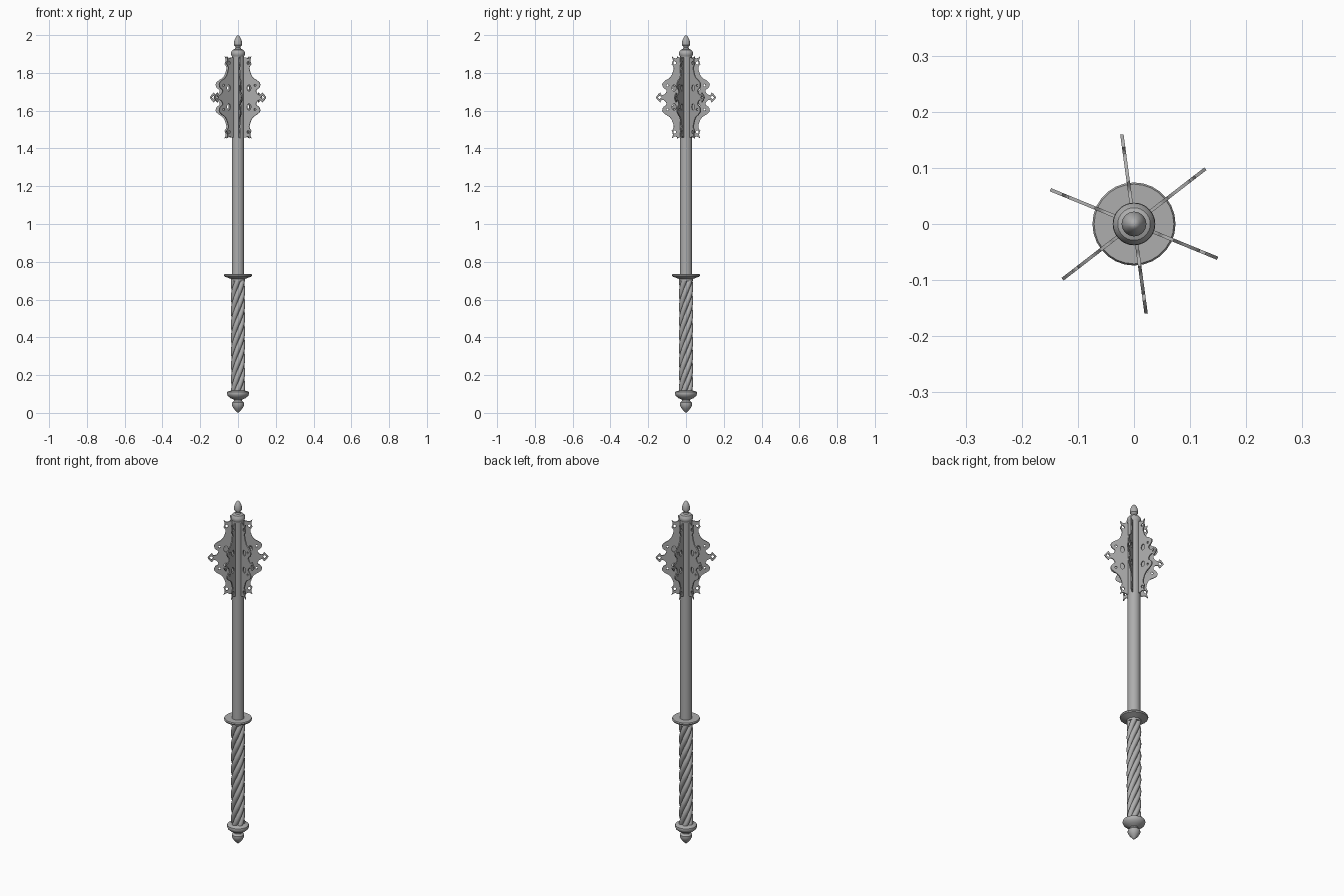
import bpy, bmesh, math
from mathutils import Matrix

cube = bpy.data.objects.get("Cube")
if cube:
    bpy.data.objects.remove(cube)

steel = bpy.data.materials.new("grey_steel")
steel.use_nodes = True
COLOUR = (0.42, 0.42, 0.42, 1)
steel.diffuse_color = COLOUR
steel.node_tree.nodes["Principled BSDF"].inputs["Base Color"].default_value = COLOUR


def finish(name, mesh, angle=35):
    """Link a mesh as a smooth shaded steel part."""
    mesh.materials.clear()
    mesh.materials.append(steel)
    ob = bpy.data.objects.new(name, mesh)
    bpy.context.collection.objects.link(ob)
    bpy.ops.object.select_all(action='DESELECT')
    ob.select_set(True)
    bpy.context.view_layer.objects.active = ob
    bpy.ops.object.shade_smooth_by_angle(angle=math.radians(angle))
    return ob


def lathe(name, profile, sides=28):
    """Spin (radius, height) points around the z axis."""
    bm = bmesh.new()
    verts = [bm.verts.new((r, 0, z)) for r, z in profile]
    edges = [bm.edges.new(pair) for pair in zip(verts, verts[1:])]
    bmesh.ops.spin(bm, geom=verts + edges, cent=(0, 0, 0), axis=(0, 0, 1),
                   angle=math.tau, steps=sides)
    bmesh.ops.remove_doubles(bm, verts=bm.verts, dist=0.0001)
    bmesh.ops.recalc_face_normals(bm, faces=bm.faces)
    mesh = bpy.data.meshes.new(name)
    bm.to_mesh(mesh)
    bm.free()
    return finish(name, mesh)


def curve_mesh(name, curve):
    """Turn a curve into a plain mesh."""
    tmp = bpy.data.objects.new(name + "_curve", curve)
    bpy.context.collection.objects.link(tmp)
    deps = bpy.context.evaluated_depsgraph_get()
    mesh = bpy.data.meshes.new_from_object(tmp.evaluated_get(deps))
    bpy.data.objects.remove(tmp)
    mesh.name = name
    return mesh


def closed_spline(curve, points):
    """Add a closed bezier loop of (x, y, is_corner) points."""
    s = curve.splines.new('BEZIER')
    s.bezier_points.add(len(points) - 1)
    s.use_cyclic_u = True
    for p, (x, y, corner) in zip(s.bezier_points, points):
        p.co = (x, y, 0)
        p.handle_left_type = p.handle_right_type = 'VECTOR' if corner else 'AUTO'


# Pommel, guard, shaft and finial
lathe("pommel", [(0, 0), (0.008, 0.006), (0.024, 0.024), (0.033, 0.042), (0.032, 0.054),
                 (0.022, 0.064), (0.022, 0.07), (0.04, 0.078), (0.054, 0.09), (0.059, 0.102),
                 (0.057, 0.111), (0.048, 0.116), (0.03, 0.119), (0, 0.119)])
lathe("guard", [(0, 0.698), (0.037, 0.698), (0.037, 0.709), (0.05, 0.714), (0.072, 0.722),
                (0.074, 0.729), (0.071, 0.735), (0, 0.735)])
lathe("shaft", [(0, 0.73), (0.033, 0.73), (0.033, 1.895), (0, 1.895)])
lathe("finial", [(0, 1.888), (0.033, 1.888), (0.038, 1.898), (0.037, 1.91), (0.029, 1.922),
                 (0.016, 1.927), (0.013, 1.935), (0.015, 1.941), (0.021, 1.947), (0.022, 1.958),
                 (0.018, 1.976), (0.01, 1.992), (0, 2)])

# Twisted grip: a core wrapped in helical strands
lathe("grip_core", [(0, 0.11), (0.026, 0.11), (0.026, 0.705), (0, 0.705)])
STRANDS, PITCH, STEPS = 5, 0.36, 60
for k in range(STRANDS):
    curve = bpy.data.curves.new("strand", 'CURVE')
    curve.dimensions = '3D'
    curve.bevel_depth = 0.0145
    curve.bevel_resolution = 3
    s = curve.splines.new('POLY')
    s.points.add(STEPS)
    for i, p in enumerate(s.points):
        z = 0.11 + 0.595 * i / STEPS
        a = math.tau * (k / STRANDS + z / PITCH)
        p.co = (0.0235 * math.cos(a), 0.0235 * math.sin(a), z, 1)
    finish(f"grip_strand_{k + 1}", curve_mesh("grip_strand", curve), 60)

# Pierced flange: upper half outline as (radius, height, is_corner)
MID = 1.67
half = [(0.02, 0.212, True), (0.045, 0.212, True), (0.058, 0.207, False), (0.076, 0.217, True),
        (0.070, 0.198, False), (0.076, 0.176, True), (0.066, 0.16, False), (0.070, 0.135, False),
        (0.086, 0.105, False), (0.112, 0.088, False), (0.126, 0.072, False),
        (0.121, 0.052, False), (0.104, 0.036, False), (0.112, 0.018, True),
        (0.128, 0.013, False), (0.138, 0.026, True), (0.148, 0.017, False)]
outline = half + [(0.161, 0, True)] + [(x, -y, c) for x, y, c in reversed(half)]

plate = bpy.data.curves.new("flange", 'CURVE')
plate.dimensions = '2D'
plate.fill_mode = 'BOTH'
plate.extrude = 0.003
plate.resolution_u = 5
closed_spline(plate, outline)


def hole(x, y, rx, ry, corner=False):
    closed_spline(plate, [(x + rx, y, corner), (x, y + ry, corner),
                          (x - rx, y, corner), (x, y - ry, corner)])


hole(0.141, 0, 0.011, 0.010, True)
for side in (-1, 1):
    hole(0.064, side * 0.05, 0.011, 0.017)
    hole(0.06, side * 0.183, 0.007, 0.009)
    hole(0.098, side * 0.064, 0.006, 0.006)

# Six flanges around the shaft
base = curve_mesh("flange", plate)
for k in range(6):
    mesh = base.copy()
    mesh.transform(Matrix.Translation((0, 0, MID))
                   @ Matrix.Rotation(math.radians(37.7 + 60 * k), 4, 'Z')
                   @ Matrix.Rotation(math.pi / 2, 4, 'X'))
    finish(f"flange_{k + 1}", mesh)
